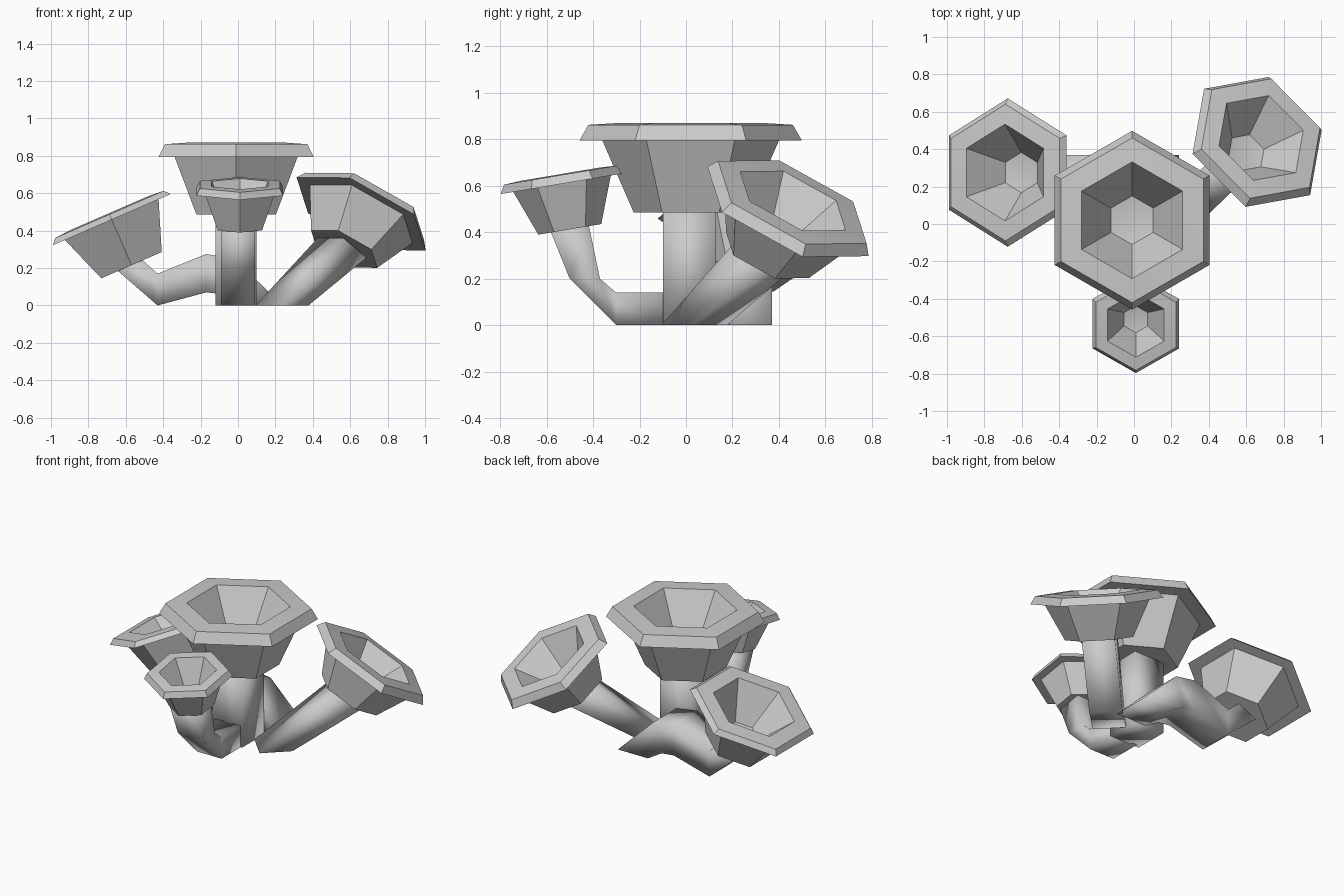
import bpy, bmesh, math
from mathutils import Vector, Matrix

if "Cube" in bpy.data.objects:
    bpy.data.objects.remove(bpy.data.objects["Cube"])


def finish(name, bm, angle):
    bmesh.ops.remove_doubles(bm, verts=bm.verts, dist=1e-5)
    bmesh.ops.recalc_face_normals(bm, faces=bm.faces)
    me = bpy.data.meshes.new(name)
    bm.to_mesh(me)
    bm.free()
    ob = bpy.data.objects.new(name, me)
    bpy.context.collection.objects.link(ob)
    bpy.context.view_layer.objects.active = ob
    ob.select_set(True)
    bpy.ops.object.shade_smooth_by_angle(angle=math.radians(angle))
    ob.select_set(False)
    return ob


def funnel(name, centre, normal, corner, size, rim=0.075, depth=0.385):
    """Six-sided cup with a flared rim; centre is the middle of the rim top."""
    n = Vector(normal).normalized()
    a = Vector(corner)
    a = (a - n * a.dot(n)).normalized()
    b = n.cross(a)
    profile = [(0, -depth), (.245, -depth), (.38, -rim), (.478, -rim),
               (.44, -.008), (.312, 0), (.13, .10 - depth), (0, .08 - depth)]
    bm = bmesh.new()
    rings = []
    for r, z in profile:
        rings.append([bm.verts.new(Vector(centre) + size * (
            n * z + r * (a * math.cos(k * math.pi / 3) + b * math.sin(k * math.pi / 3))))
            for k in range(6)] if r else
            [bm.verts.new(Vector(centre) + size * n * z)] * 6)
    for lo, hi in zip(rings, rings[1:]):
        for k in range(6):
            j = (k + 1) % 6
            bm.faces.new(list(dict.fromkeys([lo[k], lo[j], hi[j], hi[k]])))
    return finish(name, bm, 30)


def branch(name, origin, heading, width, lower, upper):
    """Square tube bending in a vertical plane, given by its lower and upper edge."""
    h = Vector((heading[0], heading[1], 0)).normalized()
    s = Vector((-h.y, h.x, 0)) * width / 2
    o = Vector((origin[0], origin[1], 0))
    bm = bmesh.new()
    rings = []
    for (d0, z0), (d1, z1) in zip(lower, upper):
        p, q = o + h * d0 + Vector((0, 0, z0)), o + h * d1 + Vector((0, 0, z1))
        rings.append([bm.verts.new(v) for v in (p - s, p + s, q + s, q - s)])
    for r0, r1 in zip(rings, rings[1:]):
        for k in range(4):
            j = (k + 1) % 4
            bm.faces.new((r0[k], r0[j], r1[j], r1[k]))
    bm.faces.new(rings[0])
    bm.faces.new(rings[-1])
    return finish(name, bm, 95)


# Cups
funnel("centre_cup", (-.01, .02, .87), (0, 0, 1), (0, 1, 0), 1)
funnel("left_cup", (-.69, .275, .493), (-.40, 0, .92), (0, 1, 0), .83, .045, .365)
funnel("right_cup", (.68, .46, .535), (.40, .39, .83), (-.06, -.35, .2), .84, .065, .335)
funnel("front_cup", (.01, -.54, .65), (0, -.165, .98), (0, 1, 0), .56, .075, .43)

# Upright stem
bm = bmesh.new()
bmesh.ops.create_cube(bm, size=1, matrix=Matrix.Translation((-.01, .015, .25)) @
                      Matrix.Diagonal((.22, .23, .5, 1)))
finish("centre_stem", bm, 95)

# Branches
branch("right_branch", (.235, .035), (.72, .69), .2,
       [(.1, 0), (.53, .255)],
       [(-.1, 0), (.36, .36)])
branch("front_branch", (0, 0), (0, -1), .18,
       [(.08, 0), (.30, 0), (.50, .2), (.585, .41)],
       [(.08, .14), (.30, .14), (.37, .2), (.42, .44)])
branch("left_branch", (0, .25), (-1, 0), .24,
       [(-.02, 0), (.08, .06), (.17, .07), (.43, 0), (.66, .2)],
       [(-.24, 0), (.02, .25), (.17, .275), (.43, .17), (.53, .26)])
